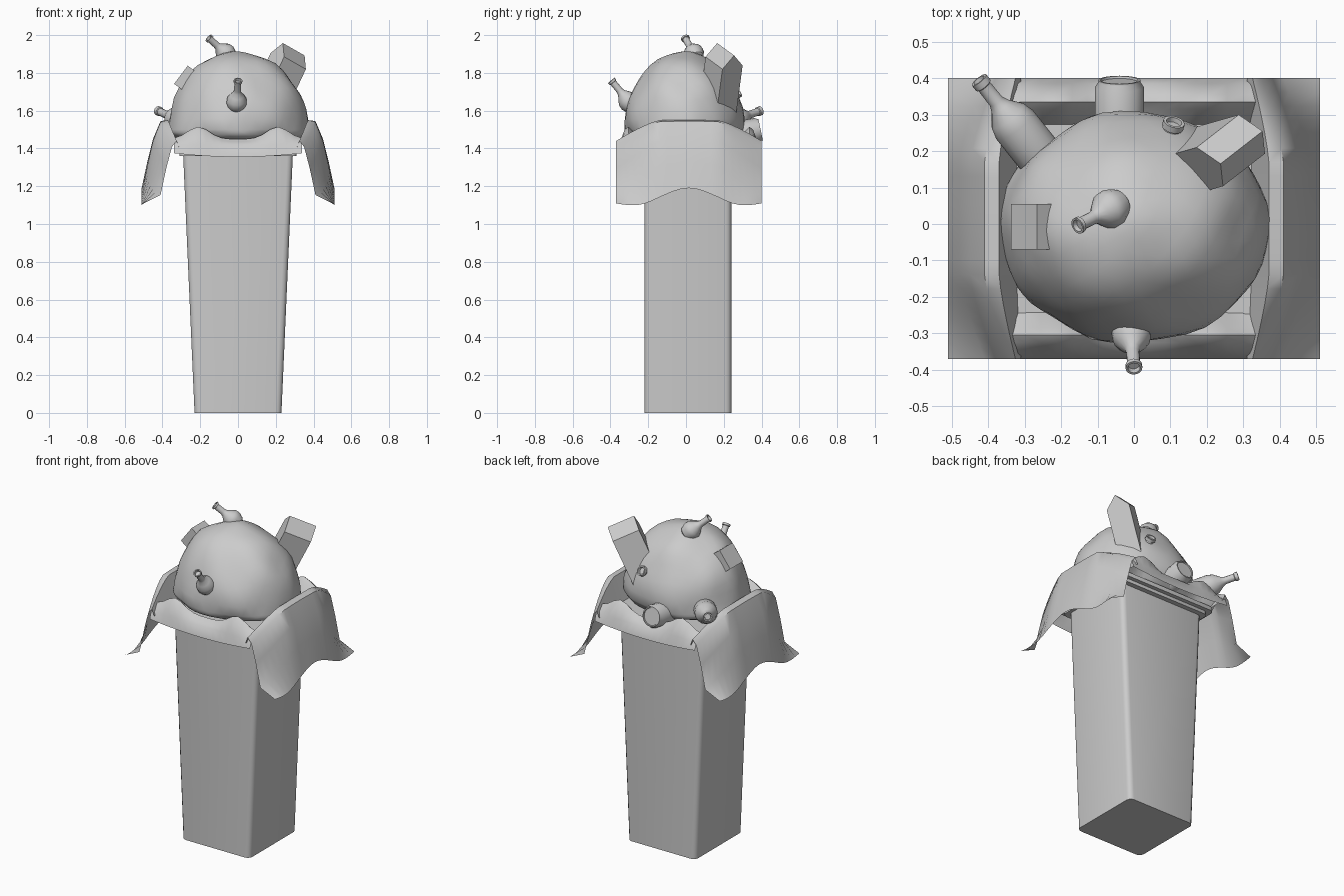
import bpy, bmesh, math
from mathutils import Vector, Matrix, noise

if "Cube" in bpy.data.objects:
    bpy.data.objects.remove(bpy.data.objects["Cube"])


def finish(bm, name, angle=None):
    bmesh.ops.recalc_face_normals(bm, faces=bm.faces)
    me = bpy.data.meshes.new(name)
    bm.to_mesh(me)
    bm.free()
    ob = bpy.data.objects.new(name, me)
    bpy.context.collection.objects.link(ob)
    if angle:
        bpy.ops.object.select_all(action='DESELECT')
        ob.select_set(True)
        bpy.context.view_layer.objects.active = ob
        bpy.ops.object.shade_smooth_by_angle(angle=math.radians(angle))
    return ob


def grid(name, rows, angle=50):
    bm = bmesh.new()
    vs = [[bm.verts.new(p) for p in r] for r in rows]
    for a, b in zip(vs, vs[1:]):
        for i in range(len(a) - 1):
            bm.faces.new((a[i], a[i + 1], b[i + 1], b[i]))
    return finish(bm, name, angle)


def rounded_rect(hx, hy, z, r, cy=0.01, n=3):
    pts = []
    for k, (sx, sy) in enumerate(((1, 1), (-1, 1), (-1, -1), (1, -1))):
        for i in range(n + 1):
            a = math.pi / 2 * (k + i / n)
            pts.append((sx * (hx - r) + r * math.cos(a),
                        cy + sy * (hy - r) + r * math.sin(a), z))
    return pts


def loft(name, rings, angle=35):
    bm = bmesh.new()
    vs = [[bm.verts.new(p) for p in r] for r in rings]
    n = len(vs[0])
    for a, b in zip(vs, vs[1:]):
        for i in range(n):
            bm.faces.new((a[i], a[(i + 1) % n], b[(i + 1) % n], b[i]))
    bm.faces.new(vs[0])
    bm.faces.new(vs[-1])
    return finish(bm, name, angle)


def lathe(name, start, end, profile, sides=16):
    # profile holds (radius, distance fraction) from start to end
    start, end = Vector(start), Vector(end)
    d = end - start
    q = d.to_track_quat('Z', 'Y')
    rings = [[start + d * t + q @ Vector((r * math.cos(2 * math.pi * i / sides),
                                          r * math.sin(2 * math.pi * i / sides), 0))
              for i in range(sides)] for r, t in profile]
    return loft(name, rings)


# Tapered bin with a stepped rim
loft("bin", [rounded_rect(0.23, 0.23, 0, 0.03), rounded_rect(0.29, 0.23, 1.36, 0.03),
             rounded_rect(0.31, 0.26, 1.36, 0.03), rounded_rect(0.31, 0.26, 1.38, 0.03),
             rounded_rect(0.335, 0.285, 1.38, 0.03), rounded_rect(0.335, 0.285, 1.405, 0.03)])

# Long bag flaps draped over the two sides
MID = [(0.32, 1.40), (0.37, 1.55), (0.41, 1.545), (0.45, 1.45), (0.48, 1.33), (0.51, 1.19)]
END = [(0.31, 1.40), (0.325, 1.44), (0.35, 1.41), (0.38, 1.30), (0.41, 1.17), (0.51, 1.14)]
for s, side in ((-1, "left"), (1, "right")):
    rows = []
    for i in range(21):
        u = -1 + i / 10
        a = abs(u)
        w = max(0, (a - 0.4) / 0.6) ** 1.3
        row = []
        for k, (m, e) in enumerate(zip(MID, END)):
            x, z = m[0] * (1 - w) + e[0] * w, m[1] * (1 - w) + e[1] * w
            dip = -0.035 * (1 - math.cos(2 * math.pi * min(1, a / 1.3))) * (k / 5) ** 3
            row.append((s * x, 0.015 + 0.385 * u, z + dip))
        rows.append(row)
    grid(side + "_bag_flap", rows)

# Short bag flaps over the front and back
for s, yo, side in ((-1, 0.37, "front"), (1, 0.40, "back")):
    rows = []
    for i in range(17):
        x = -0.34 + 0.0425 * i
        a = abs(x)
        top = 1.45 + 0.065 * math.exp(-((a - 0.21) / 0.08) ** 2)
        rows.append([(x, s * (yo - 0.13), 1.40), (x, s * (yo - 0.085), top - 0.02),
                     (x, s * (yo - 0.065), top), (x, s * (yo - 0.045), top - 0.015),
                     (x, s * (yo - 0.015), 1.42), (x, s * yo, 1.355 + 0.02 * (a / 0.34) ** 2)])
    grid(side + "_bag_flap", rows)

# Lumpy rubbish heap
bm = bmesh.new()
bmesh.ops.create_icosphere(bm, subdivisions=4, radius=1)
for v in bm.verts:
    p = v.co.copy()
    f = 1 + 0.05 * noise.noise(p * 2.2 + Vector((3, 1, 5)))
    v.co = Vector((0.37 * p.x, 0.315 * p.y - 0.01, (0.41 if p.z > 0 else 0.10) * p.z)) * f
    v.co.z += 1.5
finish(bm, "rubbish_heap", 60)

# Bottles and a can poking out
ROUND = [(0.02, 0), (0.042, 0.08), (0.054, 0.25), (0.052, 0.38), (0.036, 0.5), (0.021, 0.6),
         (0.018, 0.68), (0.018, 0.93), (0.023, 0.94), (0.023, 1), (0.017, 1), (0.015, 0.93)]
LONG = [(0.06, 0), (0.064, 0.1), (0.064, 0.5), (0.055, 0.6), (0.03, 0.7), (0.021, 0.76),
        (0.02, 0.93), (0.025, 0.94), (0.025, 1), (0.018, 1), (0.016, 0.95)]
NECK = [(0.055, 0), (0.04, 0.3), (0.023, 0.5), (0.023, 0.85), (0.03, 0.86), (0.03, 1),
        (0.022, 1), (0.02, 0.9)]
CAN = [(0.055, 0), (0.067, 0.08), (0.067, 0.9), (0.058, 0.97), (0.058, 1), (0.052, 1), (0.05, 0.97)]
lathe("top_bottle", (-0.03, 0.06, 1.87), (-0.155, -0.005, 1.985), ROUND)
lathe("front_bottle", (-0.01, -0.265, 1.60), (0.0, -0.395, 1.76), ROUND)
lathe("corner_bottle", (-0.23, 0.15, 1.51), (-0.425, 0.395, 1.60), LONG)
lathe("back_bottle_neck", (0.08, 0.17, 1.63), (0.11, 0.28, 1.70), NECK, 12)
lathe("back_can", (-0.04, 0.20, 1.46), (-0.04, 0.395, 1.50), CAN)


def oriented(name, pts, faces, centre, ax, ay, az):
    bm = bmesh.new()
    vs = [bm.verts.new(Vector(centre) + ax * p[0] + ay * p[1] + az * p[2]) for p in pts]
    for f in faces:
        bm.faces.new([vs[i] for i in f])
    return finish(bm, name)


BOX = [(0, 1, 2, 3), (0, 1, 5, 4), (1, 2, 6, 5), (2, 3, 7, 6), (3, 0, 4, 7)]

# Gable-topped drink carton, leaning right
r = Vector((0.72, 0.56, -0.41)).normalized()
up = Vector((0.36, 0.08, 0.9))
up = (up - r * up.dot(r)).normalized()
s = up.cross(r)
pts = [(x, y, z) for z in (-0.38, -0.07) for x, y in
       ((-0.08, -0.065), (0.08, -0.065), (0.08, 0.065), (-0.08, 0.065))]
pts += [(-0.08, 0, 0), (0.08, 0, 0)]
oriented("drink_carton", pts, BOX + [(4, 5, 9, 8), (6, 7, 8, 9), (5, 6, 9), (7, 4, 8)],
         (0.295, 0.21, 1.925), r, s, up)

# Small box on the left of the heap
n = Vector((-0.8, 0, 0.6))
t = Vector((0.6, 0, 0.8))
pts = [(x, y, z) for z in (-0.2, 0) for x, y in
       ((-0.06, -0.0625), (0.06, -0.0625), (0.06, 0.0625), (-0.06, 0.0625))]
oriented("small_box", pts, BOX + [(4, 5, 6, 7)], (-0.302, -0.008, 1.79), t, Vector((0, 1, 0)), n)
